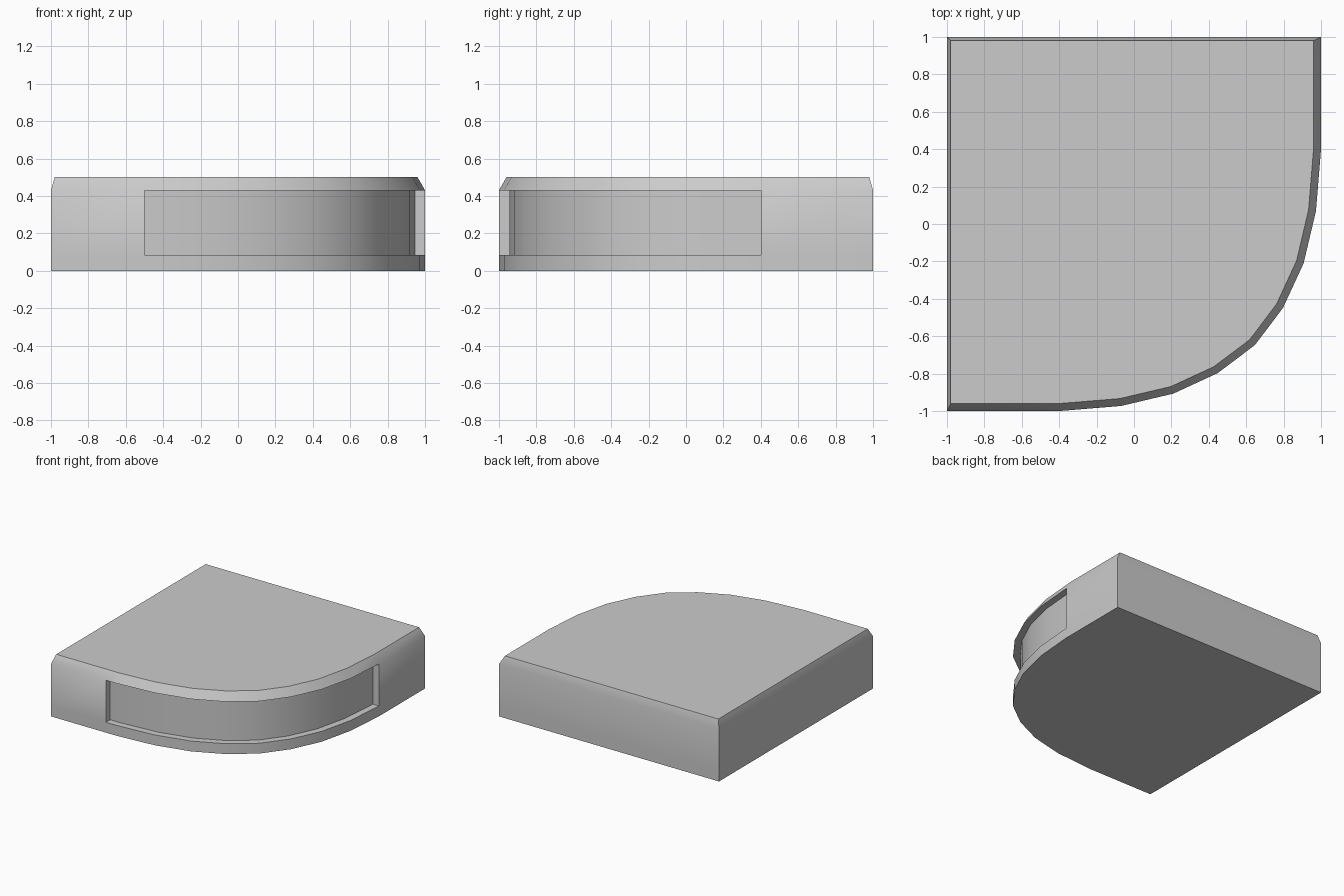
import bpy, bmesh, math
from mathutils import Vector

if "Cube" in bpy.data.objects:
    bpy.data.objects.remove(bpy.data.objects["Cube"])

# Plan outline (counter-clockwise): square slab with one big rounded corner
half = [(-0.4, -1), (-0.07, -0.973), (0.21, -0.907), (0.448, -0.797), (0.647, -0.647)]
curve = half + [(-y, -x) for x, y in reversed(half[:-1])]
outline = [Vector(p) for p in [(-1, 1), (-1, -1), (-0.5, -1)] + curve + [(1, 1)]]
n = len(outline)
notch = range(2, n - 2)          # outline segments that carry the recess


def inset(dists):
    """Mitred inward offset; dists holds one distance per outline segment."""
    result = []
    for i, p in enumerate(outline):
        d0 = (p - outline[i - 1]).normalized()
        d1 = (outline[(i + 1) % n] - p).normalized()
        n0, n1 = Vector((-d0.y, d0.x)), Vector((-d1.y, d1.x))
        a, b = dists[i - 1], dists[i]
        det = n0.x * n1.y - n0.y * n1.x
        if abs(det) < 1e-4:
            result.append(p + n1 * b)
        else:
            result.append(p + Vector(((a * n1.y - b * n0.y) / det,
                                      (b * n0.x - a * n1.x) / det)))
    return result


bm = bmesh.new()


def ring(points, z):
    return [bm.verts.new((p.x, p.y, z)) for p in points]


def band(low, high, segments):
    for i in segments:
        j = (i + 1) % n
        bm.faces.new((low[i], low[j], high[j], high[i]))


# Stacked rings: base, lip, shoulder and the inset top
base = ring(outline, 0)
lip = ring(outline, 0.085)
shoulder = ring(outline, 0.43)
top = ring(inset([0.02] + [0.04] * (n - 2) + [0.02]), 0.5)

bm.faces.new(list(reversed(base)))
band(base, lip, range(n))
band(lip, shoulder, [i for i in range(n) if i not in notch])
band(shoulder, top, range(n))
bm.faces.new(top)

# Recess wrapping round the curved corner
deep = inset([0.055] * n)
deep_low, deep_high = ring(deep, 0.085), ring(deep, 0.43)
band(lip, deep_low, notch)
band(deep_low, deep_high, notch)
band(deep_high, shoulder, notch)
for i in (notch[0], notch[-1] + 1):
    bm.faces.new((lip[i], deep_low[i], deep_high[i], shoulder[i]))

bmesh.ops.delete(bm, geom=[v for v in bm.verts if not v.link_faces], context='VERTS')
bmesh.ops.recalc_face_normals(bm, faces=bm.faces[:])

mesh = bpy.data.meshes.new("rounded_corner_slab")
bm.to_mesh(mesh)
bm.free()
slab = bpy.data.objects.new("rounded_corner_slab", mesh)
bpy.context.collection.objects.link(slab)
bpy.context.view_layer.objects.active = slab
slab.select_set(True)
bpy.ops.object.shade_smooth_by_angle(angle=math.radians(35))
